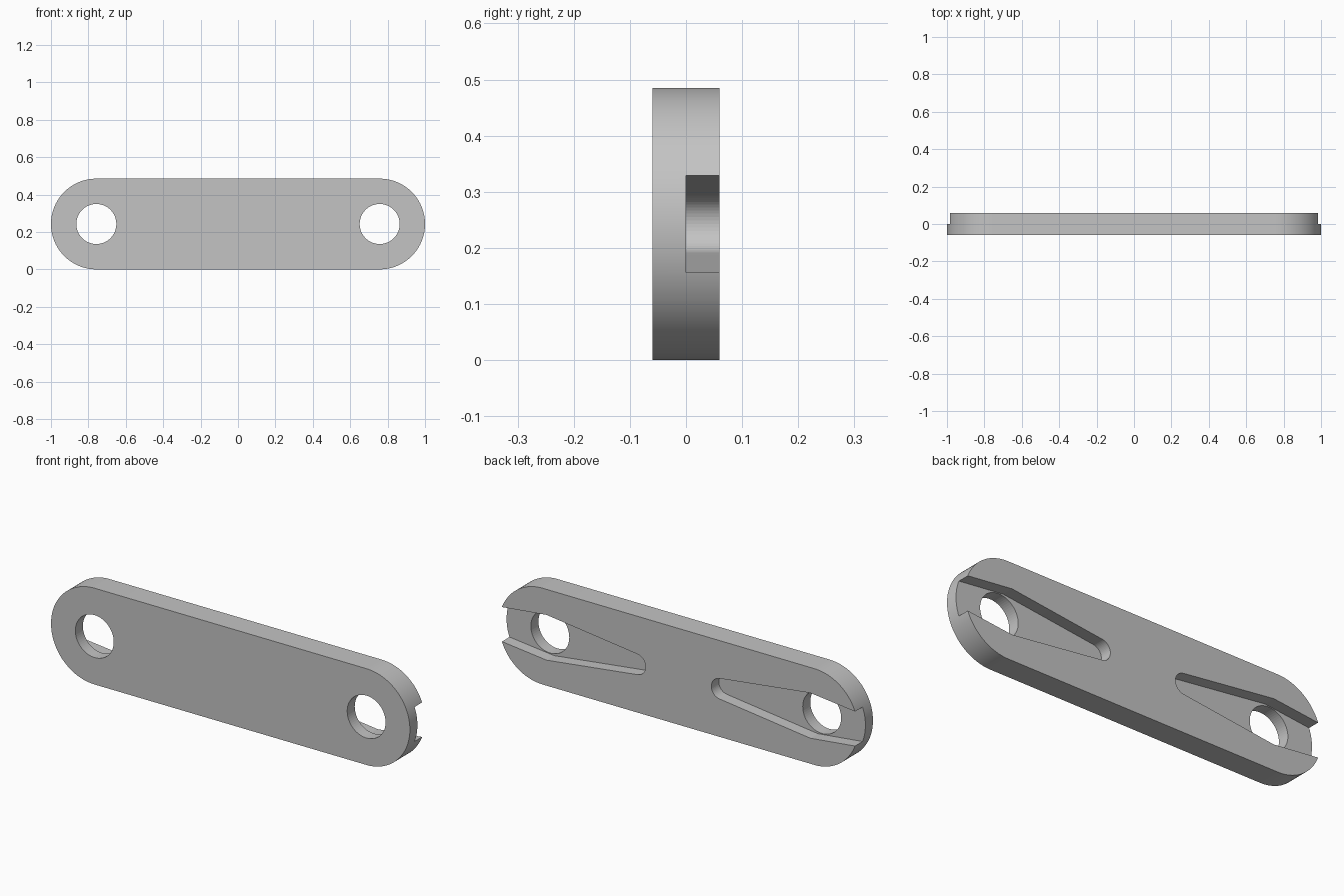
import bpy, bmesh
from math import cos, sin, pi, atan2, sqrt, acos

cube = bpy.data.objects.get("Cube")
if cube:
    bpy.data.objects.remove(cube, do_unlink=True)

MID = 0.2425      # half the plate height, also the end radius
HALF = 0.06       # half the plate thickness
PIVOT = 1 - MID   # hole position along x
HOLE = 0.107

grey = bpy.data.materials.new("plain grey")
grey.use_nodes = True
colour = (0.55, 0.55, 0.55, 1)
grey.diffuse_color = colour
grey.node_tree.nodes["Principled BSDF"].inputs["Base Color"].default_value = colour


def arc(cx, r, start, end, steps):
    """Points (x, height from the middle) along an arc."""
    angles = [start + (end - start) * i / steps for i in range(steps + 1)]
    return [(cx + r * cos(a), r * sin(a)) for a in angles]


def prism(name, outline, y0, y1):
    """Solid made by extruding an x-z outline along y."""
    bm = bmesh.new()
    face = bm.faces.new([bm.verts.new((x, y0, MID + h)) for x, h in outline])
    new = bmesh.ops.extrude_face_region(bm, geom=[face])["geom"]
    verts = [v for v in new if isinstance(v, bmesh.types.BMVert)]
    bmesh.ops.translate(bm, verts=verts, vec=(0, y1 - y0, 0))
    bmesh.ops.recalc_face_normals(bm, faces=bm.faces[:])
    mesh = bpy.data.meshes.new(name)
    bm.to_mesh(mesh)
    bm.free()
    mesh.materials.append(grey)
    obj = bpy.data.objects.new(name, mesh)
    bpy.context.collection.objects.link(obj)
    return obj


def slot_outline():
    """Round tip, widening to the hole, then narrowing to the open end."""
    tip_x, tip_r, wide_x, wide_h = 0.235, 0.052, 0.735, 0.114
    dx = wide_x - tip_x
    touch = atan2(wide_h, dx) + acos(tip_r / sqrt(dx * dx + wide_h ** 2))
    tip = arc(tip_x, tip_r, touch, 2 * pi - touch, 24)
    end_h = 0.087 - (1.05 - 0.983) * 0.11
    return tip + [(wide_x, -wide_h), (1.05, -end_h), (1.05, end_h), (wide_x, wide_h)]


# Link plate with rounded ends
plate = prism("link_plate",
              arc(PIVOT, MID, -pi / 2, pi / 2, 48) + arc(-PIVOT, MID, pi / 2, 1.5 * pi, 48),
              -HALF, HALF)

# Through holes and half-depth slots in the back
cutters = []
for side, label in ((1, "left"), (-1, "right")):
    circle = arc(side * PIVOT, HOLE, 0, 2 * pi, 64)[:-1]
    cutters.append(prism(label + "_hole_cutter", circle, -0.1, 0.1))
    slot = [(side * x, h) for x, h in slot_outline()]
    cutters.append(prism(label + "_slot_cutter", slot, 0, 0.1))

for cutter in cutters:
    cut = plate.modifiers.new(cutter.name, 'BOOLEAN')
    cut.operation = 'DIFFERENCE'
    cut.solver = 'EXACT'
    cut.object = cutter

# Bake the cuts and discard the cutters
bpy.context.view_layer.objects.active = plate
plate.select_set(True)
for cutter in cutters:
    bpy.ops.object.modifier_apply(modifier=cutter.name)
    bpy.data.objects.remove(cutter, do_unlink=True)

bpy.ops.object.select_all(action='DESELECT')
plate.select_set(True)
bpy.ops.object.shade_smooth_by_angle(angle=0.09)
